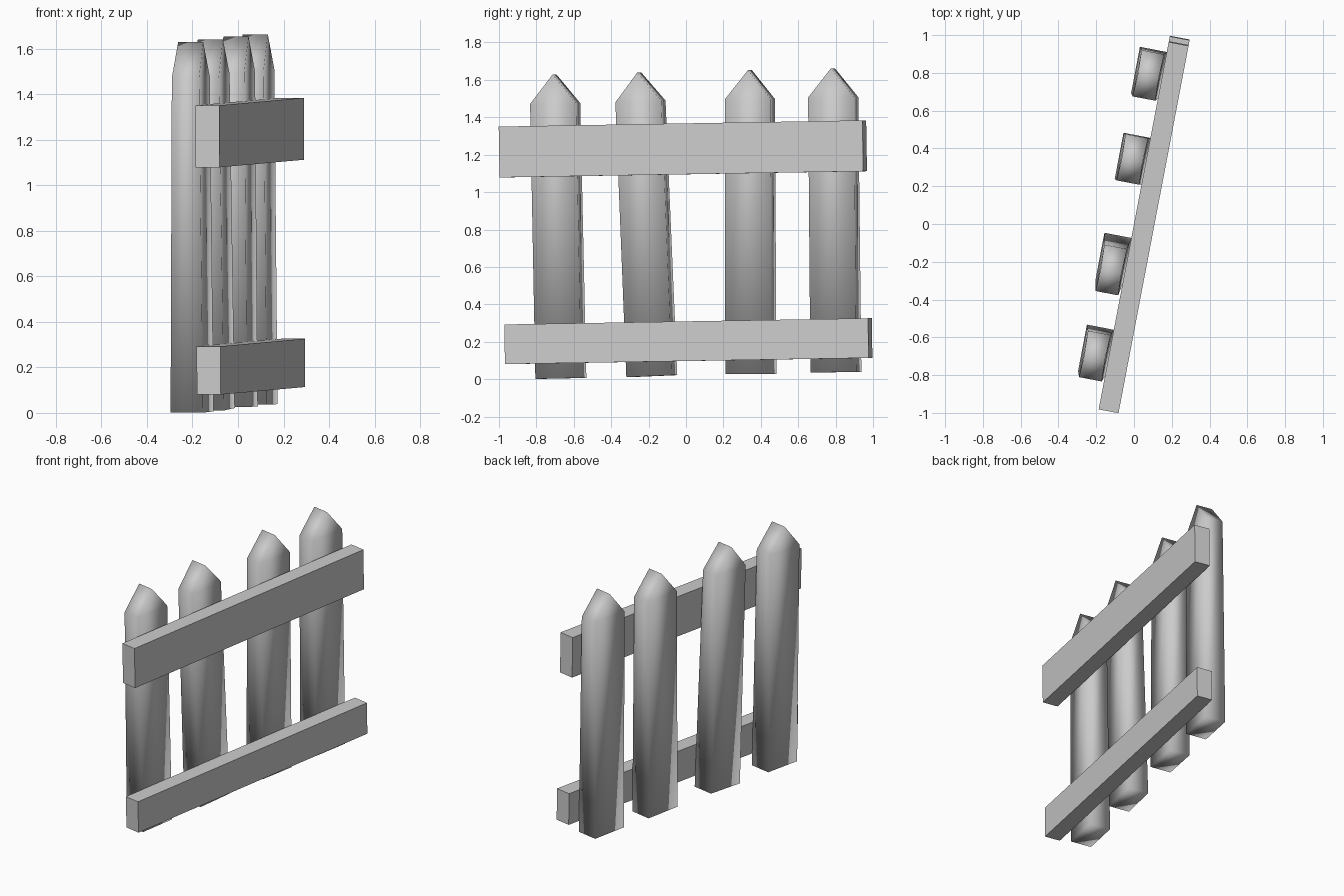
import bpy, bmesh, math
from mathutils import Matrix

if "Cube" in bpy.data.objects:
    bpy.data.objects.remove(bpy.data.objects["Cube"])

# The fence runs along local y, then the whole panel is turned about z
TURN = Matrix.Rotation(math.radians(-10.8), 4, 'Z')


def finish(name, bm, matrix, smooth):
    bmesh.ops.recalc_face_normals(bm, faces=bm.faces)
    for f in bm.faces:
        f.smooth = smooth
    mesh = bpy.data.meshes.new(name)
    bm.to_mesh(mesh)
    bm.free()
    obj = bpy.data.objects.new(name, mesh)
    obj.matrix_world = TURN @ matrix
    bpy.context.collection.objects.link(obj)


def rail(name, y, z, height):
    thick, length = 0.107, 1.98
    bm = bmesh.new()
    bmesh.ops.create_cube(bm, size=1)
    bmesh.ops.scale(bm, vec=(thick, length, height), verts=bm.verts)
    place = Matrix.Translation((thick / 2, y, z)) @ Matrix.Rotation(0.0168, 4, 'X')
    finish(name, bm, place, False)


def picket(name, y, z, lean):
    # Pointed board, slightly thinner towards the tip
    half_w = 0.125
    levels = [(0.0, 0.0725), (1.47, 0.061)]
    bm = bmesh.new()
    rings = [[bm.verts.new((sx * t, sy * half_w, h))
              for sx, sy in ((-1, -1), (1, -1), (1, 1), (-1, 1))]
             for h, t in levels]
    low, top = rings
    for i in range(4):
        j = (i + 1) % 4
        bm.faces.new((low[i], low[j], top[j], top[i]))
    bm.faces.new(low[::-1])
    back = bm.verts.new((-0.056, 0, 1.625))
    front = bm.verts.new((0.056, 0, 1.625))
    bm.faces.new((top[0], top[1], front, back))
    bm.faces.new((top[2], top[3], back, front))
    bm.faces.new((top[1], top[2], front))
    bm.faces.new((top[3], top[0], back))
    place = Matrix.Translation((-0.0725, y, z)) @ Matrix.Rotation(lean, 4, 'X')
    finish(name, bm, place, True)


# Two horizontal rails
rail("upper_rail", -0.007, 1.231, 0.272)
rail("lower_rail", 0.023, 0.203, 0.212)

# Four leaning pickets: foot position, foot height, lean
for n, (y, z, lean) in enumerate([(-0.695, 0.004, 0.021), (-0.20, 0.016, 0.042),
                                  (0.339, 0.027, 0.003), (0.802, 0.037, 0.010)], 1):
    picket(f"picket_{n}", y, z, lean)
